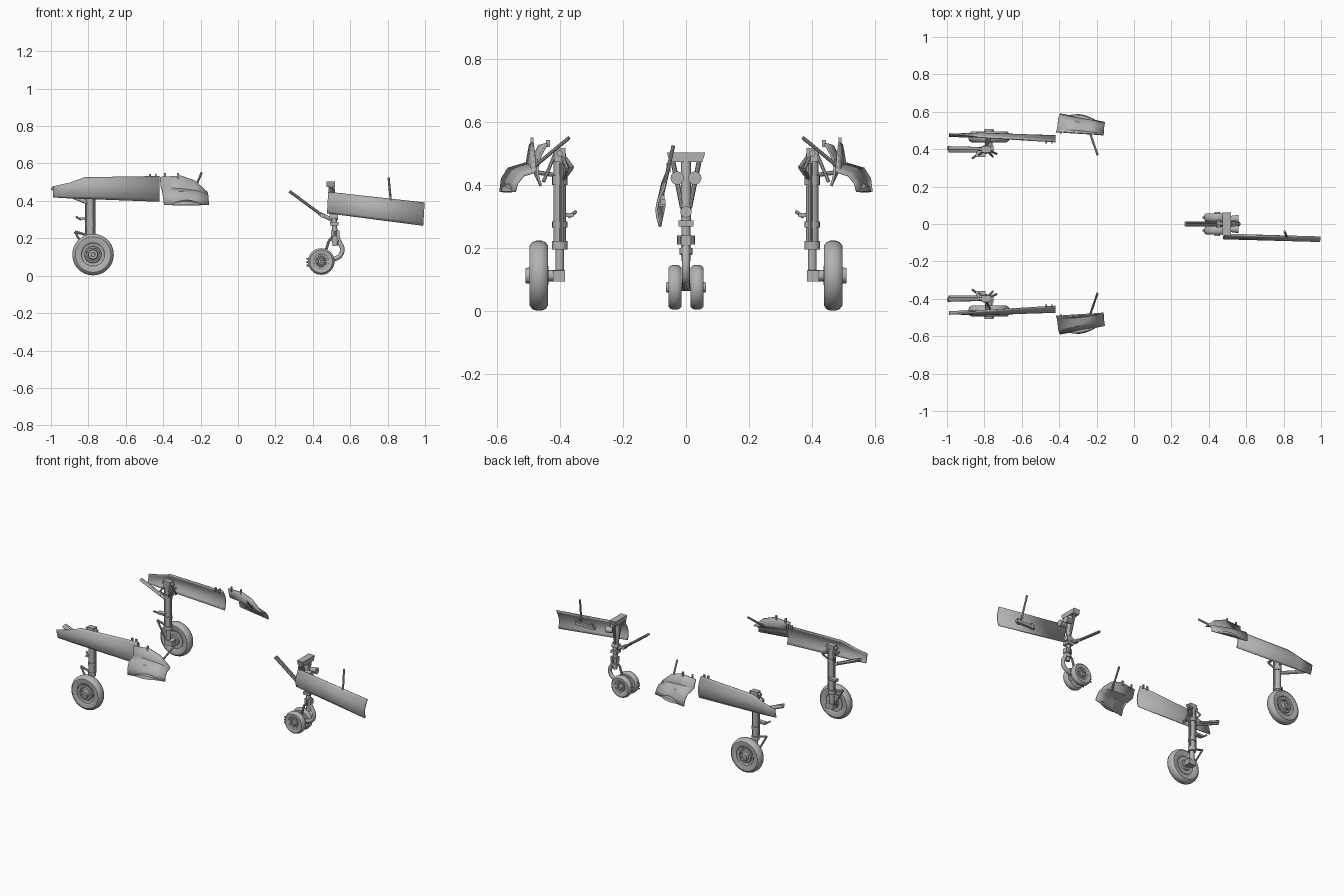
import bpy, bmesh, math
from mathutils import Vector

if "Cube" in bpy.data.objects:
    bpy.data.objects.remove(bpy.data.objects["Cube"])

grey = bpy.data.materials.new("plain_grey")
grey.use_nodes = True
colour = (0.45, 0.45, 0.45, 1)
grey.diffuse_color = colour
grey.node_tree.nodes["Principled BSDF"].inputs["Base Color"].default_value = colour


def finish(name, bm, smooth=True):
    bmesh.ops.recalc_face_normals(bm, faces=bm.faces)
    mesh = bpy.data.meshes.new(name)
    bm.to_mesh(mesh)
    bm.free()
    mesh.materials.append(grey)
    ob = bpy.data.objects.new(name, mesh)
    bpy.context.collection.objects.link(ob)
    if smooth:
        bpy.ops.object.select_all(action='DESELECT')
        ob.select_set(True)
        bpy.context.view_layer.objects.active = ob
        bpy.ops.object.shade_smooth_by_angle(angle=math.radians(35))
    return ob


def rod(name, a, b, r, r2=None, sides=16):
    a, b = Vector(a), Vector(b)
    bm = bmesh.new()
    bmesh.ops.create_cone(bm, cap_ends=True, segments=sides, radius1=r,
                          radius2=r if r2 is None else r2, depth=(b - a).length)
    bm.transform((b - a).to_track_quat('Z', 'Y').to_matrix().to_4x4())
    bmesh.ops.translate(bm, verts=bm.verts, vec=(a + b) / 2)
    return finish(name, bm)


def box(name, centre, size, taper=1):
    bm = bmesh.new()
    bmesh.ops.create_cube(bm, size=1)
    for v in bm.verts:
        if v.co.z < 0:
            v.co.y *= taper
        v.co = Vector(centre) + v.co * Vector(size)
    return finish(name, bm, False)


def lathe(name, centre, profile, side=1, steps=40):
    """Revolve (radius, offset) points around the y axis."""
    bm = bmesh.new()
    vs = [bm.verts.new((r, side * y, 0)) for r, y in profile]
    es = [bm.edges.new(pair) for pair in zip(vs, vs[1:])]
    bmesh.ops.spin(bm, geom=vs + es, cent=(0, 0, 0), axis=(0, 1, 0),
                   angle=2 * math.pi, steps=steps)
    bmesh.ops.remove_doubles(bm, verts=bm.verts, dist=0.0002)
    bmesh.ops.translate(bm, verts=bm.verts, vec=centre)
    return finish(name, bm)


def panel(name, sections, thick, side=1):
    """Loft a thin skin through equal-length sections."""
    bm = bmesh.new()
    rows = [[bm.verts.new((x, side * y, z)) for x, y, z in s] for s in sections]
    for p, q in zip(rows, rows[1:]):
        for i in range(len(p) - 1):
            bm.faces.new((p[i], p[i + 1], q[i + 1], q[i]))
    ob = finish(name, bm)
    mod = ob.modifiers.new("thickness", 'SOLIDIFY')
    mod.thickness, mod.offset = thick, 0
    return ob


def bowed(x0, y0, z0, x1, y1, z1, bow, n=8):
    """Cross-section from bottom to top that bulges sideways."""
    out = []
    for i in range(n + 1):
        t = i / n
        out.append((x0 + (x1 - x0) * t, y0 + (y1 - y0) * t + bow * math.sin(math.pi * t),
                    z0 + (z1 - z0) * t))
    return out


def path(name, points, r):
    cu = bpy.data.curves.new(name, 'CURVE')
    cu.dimensions = '3D'
    cu.bevel_depth, cu.bevel_resolution, cu.use_fill_caps = r, 3, True
    sp = cu.splines.new('NURBS')
    sp.points.add(len(points) - 1)
    for p, co in zip(sp.points, points):
        p.co = (*co, 1)
    sp.use_endpoint_u, sp.order_u = True, 3
    cu.materials.append(grey)
    bpy.context.collection.objects.link(bpy.data.objects.new(name, cu))


TIRE = [(.058, -.022), (.075, -.029), (.095, -.029), (.106, -.021), (.111, -.008),
        (.111, .008), (.106, .021), (.095, .029), (.075, .029), (.058, .022)]
HUB = [(0, -.03), (.03, -.03), (.034, -.022), (.058, -.022), (.062, -.026), (.062, .026),
       (.058, .02), (.046, .018), (.043, .026), (.036, .026), (.034, .02),
       (.027, .022), (.024, .042), (.012, .042), (.01, .036), (0, .036)]

# Main legs, mirrored across y
for s, side in ((-1, "front"), (1, "back")):
    n = lambda part: side + "_main_" + part
    P = lambda x, y, z: (x, s * y, z)
    X, Y = -.79, .40
    lathe(n("tire"), P(-.775, .466, .113), TIRE, s)
    lathe(n("hub"), P(-.775, .466, .113), HUB, s)
    rod(n("axle"), P(-.775, .385, .113), P(-.775, .45, .113), .018)
    box(n("axle_block"), P(-.78, .402, .112), (.055, .038, .034))
    rod(n("piston"), P(X, Y, .11), P(X, Y, .22), .014)
    rod(n("lower_collar"), P(X, Y, .195), P(X, Y, .222), .025)
    rod(n("cylinder"), P(X, Y, .22), P(X, Y, .50), .020)
    rod(n("middle_collar"), P(X, Y, .265), P(X, Y, .285), .024)
    rod(n("upper_collar"), P(X, Y, .40), P(X, Y, .43), .024)
    box(n("top_block"), P(X, Y, .495), (.05, .036, .045))
    rod(n("pivot_pin"), P(X - .04, Y, .50), P(X + .04, Y, .50), .010)
    for dx in (-.022, .022):
        rod(n("side_pipe"), P(X + dx, Y - .006, .22), P(X + dx, Y - .006, .47), .006, sides=8)
    # Scissor links behind the leg
    rod(n("upper_link"), P(X - .01, Y, .215), P(X - .082, Y, .235), .007, sides=8)
    rod(n("lower_link"), P(X - .082, Y, .235), P(X - .02, Y, .125), .006, sides=8)
    box(n("step_bracket"), P(X - .03, .372, .305), (.05, .03, .012))
    rod(n("bracket_hook"), P(X - .05, .37, .30), P(X - .075, .35, .315), .006, sides=8)
    # Retraction arm and spread braces
    rod(n("retraction_arm"), P(-.995, .405, .47), P(X, Y, .385), .011)
    rod(n("retraction_piston"), P(-.99, .39, .475), P(-.84, .39, .41), .007)
    for x, y, z in ((-.735, .375, .45), (-.755, .36, .455), (-.83, .37, .45)):
        rod(n("brace_upper"), P(X, Y, .51), P(x, y, z), .006, sides=8)
        rod(n("brace_lower"), P(x, y, z), P(X, Y, .40), .005, sides=8)
    # Long leg door, convex outwards
    panel(n("door"), [bowed(-.99, .468, .42, -.99, .482, .477, .003),
                      bowed(-.90, .467, .415, -.90, .476, .497, .010),
                      bowed(-.82, .466, .412, -.82, .464, .525, .020),
                      bowed(-.42, .460, .397, -.42, .440, .531, .020)], .008, s)
    rod(n("door_link"), P(X, .41, .51), P(X + .02, .452, .41), .006, sides=8)
    rod(n("door_brace"), P(X, Y, .43), P(X, .475, .44), .007, sides=8)
    for x in (-.47, -.44):
        box(n("door_hinge"), P(x, .437, .532), (.010, .012, .022))
    # Folded forward door
    panel(n("folded_door"), [
        [(-.395, .588, .378), (-.40, .583, .42), (-.405, .563, .452), (-.412, .505, .470),
         (-.418, .494, .528)],
        [(-.30, .570, .378), (-.30, .563, .415), (-.30, .543, .447), (-.30, .498, .463),
         (-.305, .486, .535)],
        [(-.23, .557, .378), (-.23, .550, .41), (-.23, .530, .440), (-.23, .490, .455),
         (-.23, .482, .508)],
        [(-.155, .542, .378), (-.158, .535, .405), (-.16, .515, .43), (-.162, .482, .44),
         (-.163, .477, .447)]], .007, s)
    blister = []
    for k in range(11):
        x, swell = -.35 + .015 * k, math.sin(math.pi * k / 10)
        y = .513 - .19 * x
        blister.append([(x, y, .378), (x, y + .018 * swell, .38),
                        (x, y + .012 * swell, .384 + .012 * swell),
                        (x, y - .008, .385 + .02 * swell)])
    panel(n("door_blister"), blister, .004, s)
    rod(n("folded_door_rod"), P(-.235, .485, .455), P(-.195, .37, .55), .006, sides=10)
    for x in (-.39, -.32):
        box(n("folded_door_hinge"), P(x, .488, .535), (.01, .01, .03))

# Nose wheels
for s in (-1, 1):
    lathe("nose_tire", (.445, s * .035, .076), [(r * .64, y * .72) for r, y in TIRE], s)
    lathe("nose_hub", (.445, s * .035, .076), [(r * .64, y * .68) for r, y in HUB], s)
    for k in range(3):
        z = .055 + .018 * k
        rod("nose_wheel_lug", (.365, s * .035, z), (.39, s * .035, z), .005, sides=8)
rod("nose_axle", (.445, -.05, .076), (.445, .05, .076), .012)

# Nose leg with trailing fork
path("nose_fork", [(.515, 0, .24), (.535, 0, .19), (.565, 0, .14), (.535, 0, .085),
                   (.445, 0, .076)], .013)
rod("nose_piston", (.52, 0, .16), (.515, 0, .30), .014)
rod("nose_cylinder", (.515, 0, .27), (.50, 0, .48), .016)
box("nose_collar", (.515, 0, .278), (.045, .048, .018))
box("nose_steering_block", (.52, 0, .225), (.045, .032, .032))
rod("nose_lower_collar", (.522, 0, .18), (.52, 0, .20), .02)
rod("nose_knuckle", (.535, 0, .315), (.49, 0, .315), .018)
box("nose_crossbar", (.497, 0, .488), (.045, .122, .03), .85)
for s in (-1, 1):
    rod("nose_v_brace", (.50, s * .042, .478), (.512, s * .012, .33), .008, sides=10)
    rod("nose_lamp", (.515, s * .028, .422), (.56, s * .028, .422), .015, .021)
    rod("nose_steering_knob", (.52, s * .021, .212), (.52, s * .021, .24), .007, sides=10)
    rod("nose_drag_arm", (.275, s * .007, .452), (.45, s * .007, .322), .008, sides=10)
rod("nose_drag_link", (.44, 0, .33), (.51, 0, .295), .01)
rod("nose_drag_joint", (.45, -.018, .322), (.45, .018, .322), .012)
rod("nose_scissor_upper", (.52, 0, .22), (.485, 0, .185), .007, sides=8)
rod("nose_scissor_lower", (.485, 0, .185), (.46, 0, .10), .007, sides=8)

# Nose door with its link
panel("nose_door", [bowed(.476, -.068, .335, .482, -.055, .447, -.016),
                    bowed(.99, -.082, .268, .998, -.070, .39, -.016)], .008)
rod("nose_door_rod", (.82, -.075, .37), (.805, -.04, .525), .006, sides=10)
box("nose_door_bar", (.79, -.073, .345), (.14, .016, .018))
for x in (.74, .84):
    box("nose_door_lug", (x, -.076, .35), (.016, .016, .036))
for x in (.487, .50):
    box("nose_door_hinge", (x, -.055, .455), (.008, .012, .03))
